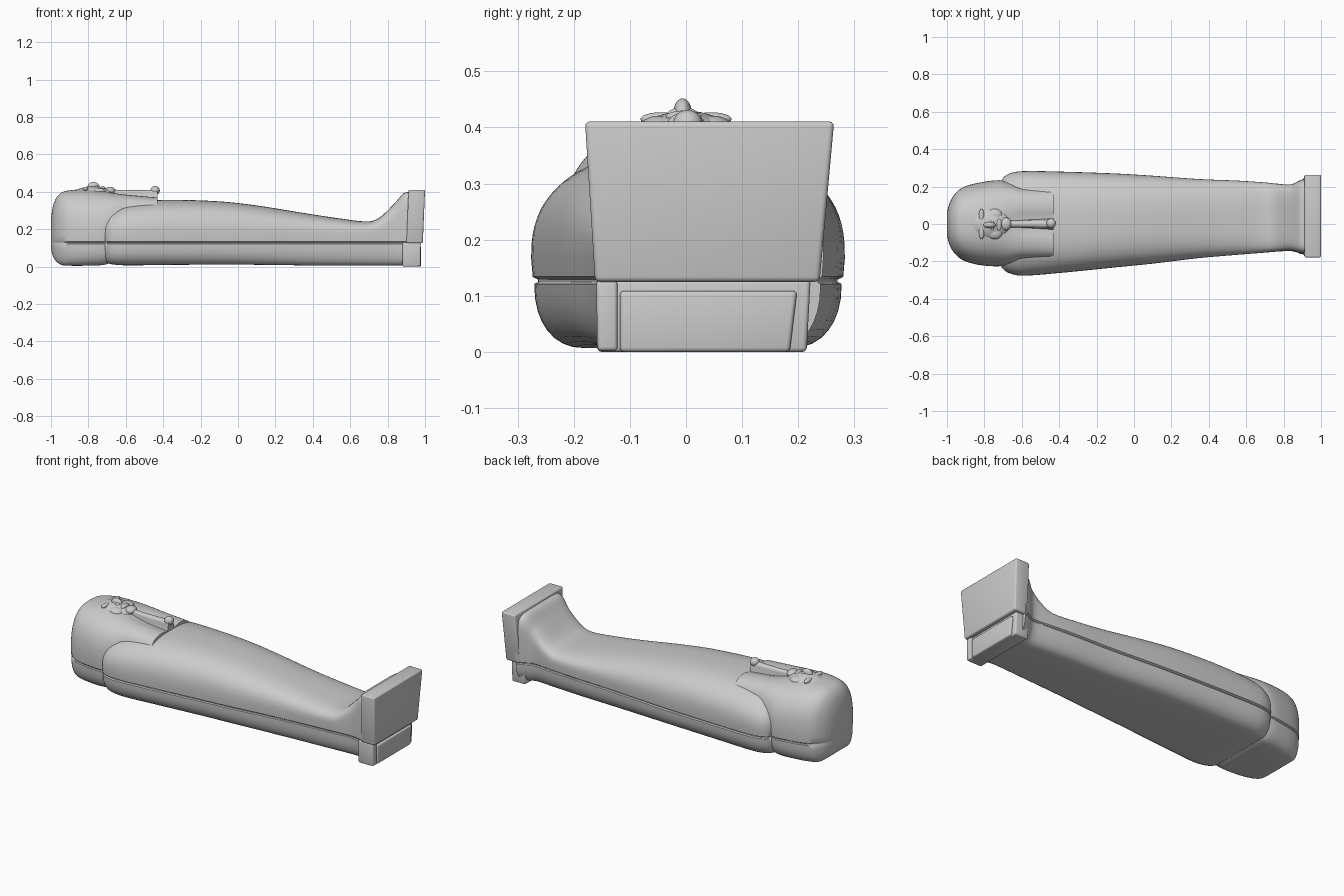
import bpy, bmesh, math
from mathutils import Vector

if "Cube" in bpy.data.objects:
    bpy.data.objects.remove(bpy.data.objects["Cube"])


def finish(name, bm, angle=40):
    bmesh.ops.recalc_face_normals(bm, faces=bm.faces)
    me = bpy.data.meshes.new(name)
    bm.to_mesh(me)
    bm.free()
    ob = bpy.data.objects.new(name, me)
    bpy.context.collection.objects.link(ob)
    bpy.ops.object.select_all(action='DESELECT')
    ob.select_set(True)
    bpy.context.view_layer.objects.active = ob
    bpy.ops.object.shade_smooth_by_angle(angle=math.radians(angle))
    return ob


def half_section(zb, zt, n, groove):
    """(width fraction, z) from the middle of the underside to the middle of the top"""
    seam = 0.13
    pts = [(0, zb), (0.35, zb)]
    for i in range(9):
        a = i / 8 * math.pi / 2
        pts.append((0.66 + 0.32 * math.sin(a) ** 0.9, seam - 0.006 - (seam - 0.006 - zb) * max(math.cos(a), 0) ** 0.9))
    pts += [(0.98 - groove, seam - 0.002), (0.98 - groove, seam + 0.002), (0.99, seam + 0.007)]
    zc = 0.17
    for i in range(21):
        a = i / 20 * math.pi / 2
        pts.append((max(math.cos(a), 0) ** (2 / n), zc + (zt - zc) * math.sin(a) ** (2 / n)))
    return pts


def spline(keys, steps):
    """Monotone-ish smooth sampling of the key sections"""
    out = []
    for i in range(len(keys) - 1):
        p0, p1, p2, p3 = (keys[min(max(i + d, 0), len(keys) - 1)] for d in (-1, 0, 1, 2))
        h = p2[0] - p1[0]
        for s in range(steps):
            t = s / steps
            row = [p1[0] + h * t]
            for k in range(1, len(p1)):
                m1 = (p2[k] - p0[k]) / (p2[0] - p0[0]) * h
                m2 = (p3[k] - p1[k]) / (p3[0] - p1[0]) * h
                row.append((2*t**3 - 3*t*t + 1) * p1[k] + (t**3 - 2*t*t + t) * m1
                           + (3*t*t - 2*t**3) * p2[k] + (t**3 - t*t) * m2)
            out.append(row)
    return out + [list(keys[-1])]


def loft(name, keys, groove, steps=5, shape=None):
    bm = bmesh.new()
    rings = []
    for x, yl, yr, zb, zt, n in spline(keys, steps):
        half = half_section(zb, zt, n, groove)
        pts = [(u * yr, z) for u, z in half] + [(u * yl, z) for u, z in half[-2:0:-1]]
        rings.append([bm.verts.new((x, y, z)) for y, z in pts])
    for a, b in zip(rings, rings[1:]):
        for i in range(len(a)):
            j = (i + 1) % len(a)
            bm.faces.new((a[i], a[j], b[j], b[i]))
    bm.faces.new(rings[0])
    bm.faces.new(rings[-1])
    if shape:
        for v in bm.verts:
            shape(v.co)
    return finish(name, bm)


def ellipsoid(name, loc, size):
    bm = bmesh.new()
    bmesh.ops.create_uvsphere(bm, u_segments=32, v_segments=20, radius=1)
    for v in bm.verts:
        v.co = Vector(v.co[i] * size[i] + loc[i] for i in range(3))
    return finish(name, bm)


def slab(name, x0, x1, bottom, top, bevel, lean=0.0):
    """Block whose end face is a trapezium; bottom/top are (y0, y1, z)"""
    bm = bmesh.new()
    outline = [(bottom[0], bottom[2]), (bottom[1], bottom[2]), (top[1], top[2]), (top[0], top[2])]
    ends = []
    for x in (x0, x1):
        ends.append([bm.verts.new((x + (lean if k > 1 else 0), y, z)) for k, (y, z) in enumerate(outline)])
    bm.faces.new(ends[0])
    bm.faces.new(ends[1])
    for i in range(4):
        j = (i + 1) % 4
        bm.faces.new((ends[0][i], ends[0][j], ends[1][j], ends[1][i]))
    bmesh.ops.recalc_face_normals(bm, faces=bm.faces)
    bmesh.ops.bevel(bm, geom=bm.edges[:], offset=bevel, segments=3, affect='EDGES', profile=0.5)
    return finish(name, bm)


# Coffin body: shoulders, tapering legs and the upturned foot ramp
# (x, y left, y right, z bottom, z top, squareness)
loft("coffin_body", [
    (-0.72, -0.20, 0.20, 0.04, 0.26, 2.4),
    (-0.705, -0.235, 0.24, 0.025, 0.29, 2.4),
    (-0.67, -0.262, 0.268, 0.015, 0.32, 2.5),
    (-0.60, -0.276, 0.282, 0.010, 0.345, 2.6),
    (-0.40, -0.262, 0.28, 0.012, 0.36, 2.7),
    (-0.10, -0.232, 0.27, 0.014, 0.352, 2.7),
    (0.10, -0.212, 0.258, 0.013, 0.330, 2.7),
    (0.35, -0.182, 0.24, 0.010, 0.290, 2.8),
    (0.55, -0.165, 0.232, 0.010, 0.260, 3.0),
    (0.70, -0.153, 0.222, 0.010, 0.245, 3.5),
    (0.76, -0.148, 0.216, 0.010, 0.268, 4.2),
    (0.84, -0.145, 0.212, 0.010, 0.345, 5.5),
    (0.885, -0.155, 0.232, 0.010, 0.395, 7),
    (0.92, -0.160, 0.245, 0.010, 0.402, 8)], 0.025)


# Head with headdress and the two lappets lying over the chest
def valley(co):
    if co.x > -0.72 and co.z > 0.3:
        t = min((co.x + 0.72) / 0.15, 1)
        co.z -= 0.022 * t * math.exp(-(co.y / 0.045) ** 2)


loft("headdress", [
    (-1.0, -0.06, 0.06, 0.10, 0.26, 2.3),
    (-0.992, -0.095, 0.095, 0.065, 0.315, 2.4),
    (-0.975, -0.135, 0.135, 0.035, 0.365, 2.5),
    (-0.945, -0.172, 0.175, 0.012, 0.398, 2.6),
    (-0.90, -0.20, 0.202, 0.008, 0.411, 2.6),
    (-0.82, -0.22, 0.222, 0.008, 0.416, 2.6),
    (-0.72, -0.226, 0.234, 0.012, 0.408, 2.7),
    (-0.66, -0.215, 0.22, 0.03, 0.398, 3.2),
    (-0.60, -0.195, 0.198, 0.04, 0.390, 4.0),
    (-0.43, -0.19, 0.19, 0.05, 0.374, 4.6)], 0.02, shape=valley)

# Face features
ellipsoid("face", (-0.775, 0, 0.365), (0.125, 0.095, 0.068))
ellipsoid("nose", (-0.772, -0.006, 0.425), (0.034, 0.017, 0.030))
ellipsoid("nose_wings", (-0.758, -0.006, 0.425), (0.014, 0.028, 0.014))
ellipsoid("lips", (-0.722, -0.004, 0.422), (0.014, 0.032, 0.011))
ellipsoid("chin", (-0.685, 0, 0.408), (0.030, 0.034, 0.022))
for side, s in (("left", -1), ("right", 1)):
    ellipsoid("brow_" + side, (-0.815, s * 0.045, 0.418), (0.014, 0.036, 0.012))
    ellipsoid("cheek_" + side, (-0.745, s * 0.048, 0.402), (0.04, 0.034, 0.022))

# False beard with its rounded tip and the web joining it to the chest
bm = bmesh.new()
prev = None
for x, w, z in ((-0.70, 0.016, 0.410), (-0.60, 0.017, 0.404), (-0.50, 0.020, 0.402), (-0.43, 0.023, 0.404)):
    ring = [bm.verts.new((x, y, h)) for y, h in
            [(-w * 1.5, 0.34)] + [(-w * math.cos(k * math.pi / 12), z - 0.006 + w * 0.8 * math.sin(k * math.pi / 12))
                                  for k in range(13)] + [(w * 1.5, 0.34)]]
    if prev:
        for i in range(len(ring)):
            j = (i + 1) % len(ring)
            bm.faces.new((prev[i], prev[j], ring[j], ring[i]))
    else:
        bm.faces.new(ring)
    prev = ring
bm.faces.new(prev)
finish("beard", bm)
ellipsoid("beard_tip", (-0.443, 0.003, 0.410), (0.025, 0.026, 0.024))

# Foot board: upper plate on the lid, lower blocks on the base
slab("foot_plate", 0.900, 0.988, (-0.162, 0.238, 0.128), (-0.180, 0.264, 0.414), 0.009, 0.012)
slab("foot_base", 0.88, 0.965, (-0.158, 0.215, 0.003), (-0.160, 0.222, 0.132), 0.008)
slab("foot_base_panel", 0.92, 0.978, (-0.118, 0.185, 0.003), (-0.118, 0.198, 0.112), 0.008)
slab("foot_base_post", 0.91, 0.976, (-0.158, -0.122, 0.005), (-0.160, -0.122, 0.130), 0.007)

# Rest the model on the ground
low = min(v.co.z for o in bpy.data.objects for v in o.data.vertices)
for o in bpy.data.objects:
    o.location.z -= low
